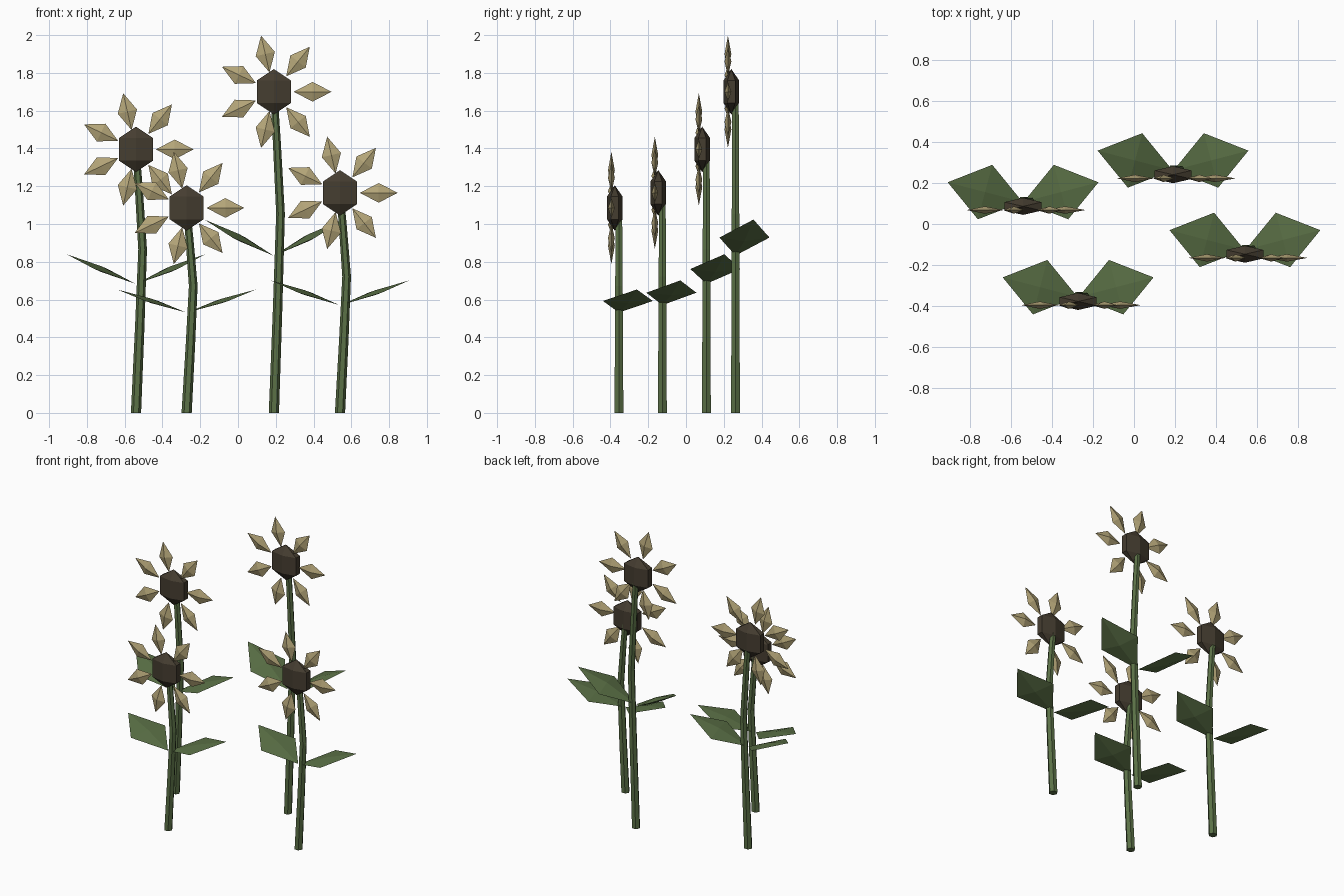
import bpy, bmesh, math
from mathutils import Matrix, Vector

if "Cube" in bpy.data.objects:
    bpy.data.objects.remove(bpy.data.objects["Cube"])


def material(name, rgb):
    m = bpy.data.materials.new(name)
    m.diffuse_color = (*rgb, 1)
    m.use_nodes = True
    m.node_tree.nodes["Principled BSDF"].inputs["Base Color"].default_value = m.diffuse_color
    return m


STEM = material("stem green", (0.105, 0.165, 0.062))
LEAF = material("leaf green", (0.105, 0.165, 0.062))
PETAL = material("dry yellow", (0.46, 0.38, 0.19))
SEED = material("seed brown", (0.06, 0.047, 0.03))


def finish(bm, name, mat):
    bmesh.ops.recalc_face_normals(bm, faces=bm.faces)
    me = bpy.data.meshes.new(name)
    bm.to_mesh(me)
    bm.free()
    me.materials.append(mat)
    ob = bpy.data.objects.new(name, me)
    bpy.context.collection.objects.link(ob)


def diamond(bm, c, a, b, n):
    """Octahedron from a centre and three half axes."""
    c, a, b, n = map(Vector, (c, a, b, n))
    ring = [bm.verts.new(c + v) for v in (a, b, -a, -b)]
    for pole in (bm.verts.new(c + n), bm.verts.new(c - n)):
        for i in range(4):
            bm.faces.new((ring[i], ring[(i + 1) % 4], pole))


def flower(i, x, y, h):
    # stem: bent six-sided tube, slightly tapered
    bm = bmesh.new()
    rings = []
    for dx, t, r in ((0, 0, .027), (.02, .33, .025), (.035, .62, .023), (.015, .85, .021), (0, 1, .019)):
        rings.append([bm.verts.new((x + dx + r * math.cos(k * math.pi / 3),
                                    y + r * math.sin(k * math.pi / 3), t * h)) for k in range(6)])
    for lo, hi in zip(rings, rings[1:]):
        for k in range(6):
            bm.faces.new((lo[k], lo[(k + 1) % 6], hi[(k + 1) % 6], hi[k]))
    bm.faces.new(rings[0])
    bm.faces.new(rings[-1])
    finish(bm, f"stem_{i}", STEM)

    # pair of rising leaves
    bm = bmesh.new()
    for s in (-1, 1):
        diamond(bm, (x + s * .185, y + .0475, .546 * h), (s * .182, .0475, .056 * h),
                (s * -.035, .1325, 0), (0, 0, .011 * h))
    finish(bm, f"leaves_{i}", LEAF)

    # seed head: flattened six-sided ball
    bm = bmesh.new()
    bmesh.ops.create_uvsphere(bm, u_segments=6, v_segments=3, radius=.12,
                              matrix=Matrix.Translation((x, y - .022, h)) @ Matrix.Diagonal((1, .4, 1, 1)))
    finish(bm, f"seed_head_{i}", SEED)

    # seven petals
    bm = bmesh.new()
    for k in range(7):
        a = k * math.tau / 7
        d, p = Vector((math.cos(a), 0, math.sin(a))), Vector((-math.sin(a), 0, math.cos(a)))
        diamond(bm, Vector((x, y - .04, h)) + d * .205, d * .1, p * .052, (0, .018, 0))
    finish(bm, f"petals_{i}", PETAL)


for i, (x, y, h) in enumerate(((-.54, .108, 1.395), (-.272, -.355, 1.085),
                               (.19, .262, 1.7), (.54, -.125, 1.165)), 1):
    flower(i, x, y, h)
